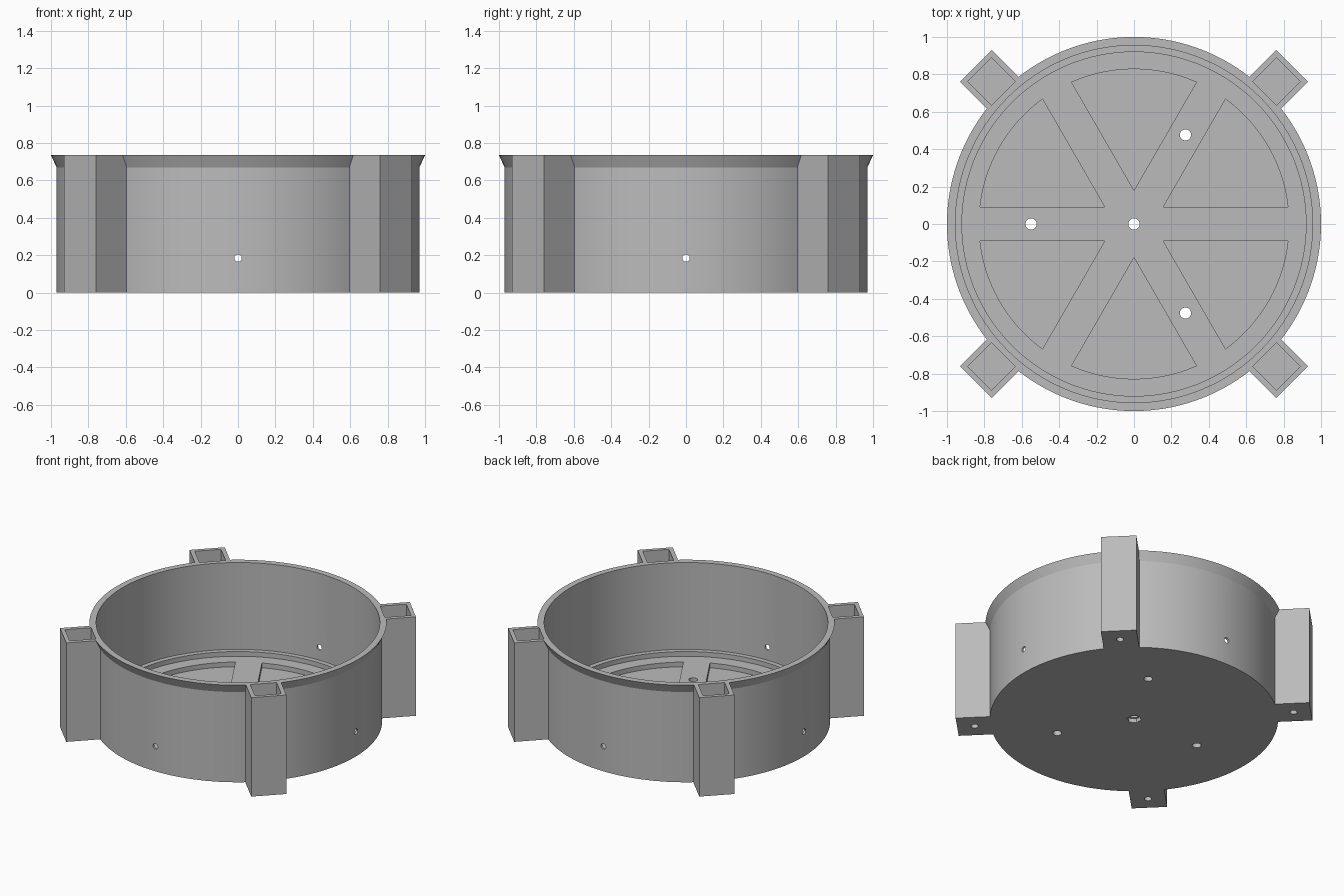
import bpy, bmesh, math
from mathutils import Matrix, Vector

cube = bpy.data.objects.get("Cube")
if cube:
    bpy.data.objects.remove(cube, do_unlink=True)

HEIGHT = 0.735
SEGMENTS = 128
FLOOR = 0.055
POCKET_FLOOR = 0.02

grey = bpy.data.materials.new("plain grey")
grey.use_nodes = True
grey.diffuse_color = (0.5, 0.5, 0.5, 1)
grey.node_tree.nodes["Principled BSDF"].inputs["Base Color"].default_value = (0.5, 0.5, 0.5, 1)


def make_object(name, bm):
    bmesh.ops.recalc_face_normals(bm, faces=bm.faces)
    mesh = bpy.data.meshes.new(name)
    bm.to_mesh(mesh)
    bm.free()
    mesh.materials.append(grey)
    obj = bpy.data.objects.new(name, mesh)
    bpy.context.collection.objects.link(obj)
    return obj


def add_box(bm, x0, x1, half_width, z0, z1, angle):
    size = Matrix.Diagonal((x1 - x0, 2 * half_width, z1 - z0, 1))
    place = Matrix.Translation(((x0 + x1) / 2, 0, (z0 + z1) / 2))
    bmesh.ops.create_cube(bm, size=1, matrix=Matrix.Rotation(angle, 4, "Z") @ place @ size)


def add_cylinder(bm, radius, depth, matrix, sides=24):
    bmesh.ops.create_cone(bm, cap_ends=True, segments=sides, radius1=radius,
                          radius2=radius, depth=depth, matrix=matrix)


def polar(radius, angle, z):
    return Vector((radius * math.cos(angle), radius * math.sin(angle), z))


def add_wedge(bm, angle):
    # Sector pocket bounded by two straight spokes of equal width
    half_rib, radius = 0.09, 0.828
    spread = math.pi / 6 - math.asin(half_rib / radius)
    outline = [polar(half_rib / math.sin(math.pi / 6), angle, POCKET_FLOOR)]
    outline += [polar(radius, angle + spread * (i / 12 - 1), POCKET_FLOOR) for i in range(25)]
    face = bm.faces.new([bm.verts.new(p) for p in outline])
    top = bmesh.ops.extrude_face_region(bm, geom=[face])["geom"]
    bmesh.ops.translate(bm, vec=(0, 0, 0.2),
                        verts=[v for v in top if isinstance(v, bmesh.types.BMVert)])


def apply_boolean(target, tool, operation):
    mod = target.modifiers.new(operation.title(), "BOOLEAN")
    mod.operation = operation
    mod.solver = "EXACT"
    mod.object = tool
    bpy.ops.object.select_all(action="DESELECT")
    bpy.context.view_layer.objects.active = target
    target.select_set(True)
    bpy.ops.object.modifier_apply(modifier=mod.name)
    bpy.data.objects.remove(tool, do_unlink=True)


# Round tray: flared rim, thin wall, ledge and floor in one turned profile
profile = [(0, 0), (0.97, 0), (0.97, 0.67), (1, HEIGHT), (0.955, HEIGHT),
           (0.955, 0.09), (0.92, 0.09), (0.92, FLOOR), (0, FLOOR)]
bm = bmesh.new()
verts = [bm.verts.new((r, 0, z)) for r, z in profile]
edges = [bm.edges.new(pair) for pair in zip(verts, verts[1:])]
bmesh.ops.spin(bm, geom=verts + edges, cent=(0, 0, 0), axis=(0, 0, 1),
               angle=math.tau, steps=SEGMENTS)
bmesh.ops.remove_doubles(bm, verts=bm.verts, dist=0.0001)
tray = make_object("round_tray", bm)

# Four square posts on the diagonals
diagonals = [math.radians(45 + 90 * i) for i in range(4)]
bm = bmesh.new()
for a in diagonals:
    add_box(bm, 0.962, 1.195, 0.12, 0, HEIGHT, a)
apply_boolean(tray, make_object("corner_posts", bm), "UNION")

# Sockets in the posts, with blind screw holes underneath
bm = bmesh.new()
for a in diagonals:
    add_box(bm, 0.988, 1.167, 0.09, 0.09, 1, a)
    add_cylinder(bm, 0.025, 0.1, Matrix.Translation(polar(1.077, a, 0)))

# Wedge pockets between the spokes
for i in range(6):
    add_wedge(bm, math.radians(30 + 60 * i))

# Holes through the floor
for a in (60, 180, 300):
    add_cylinder(bm, 0.03, 0.5, Matrix.Translation(polar(0.55, math.radians(a), 0)))

# Small holes through the wall on each side
for i in range(4):
    turn = Matrix.Rotation(i * math.pi / 2, 4, "Z")
    add_cylinder(bm, 0.02, 0.2, turn @ Matrix.Translation((0.96, 0, 0.185))
                 @ Matrix.Rotation(math.pi / 2, 4, "Y"))
apply_boolean(tray, make_object("cutters", bm), "DIFFERENCE")

# Centre hole with a hexagonal nut recess below
for radius, depth, sides in ((0.03, 0.5, 24), (0.05, 0.06, 6)):
    bm = bmesh.new()
    add_cylinder(bm, radius, depth, Matrix.Identity(4), sides)
    apply_boolean(tray, make_object("centre_cutter", bm), "DIFFERENCE")

bpy.ops.object.shade_smooth_by_angle(angle=math.radians(20))
